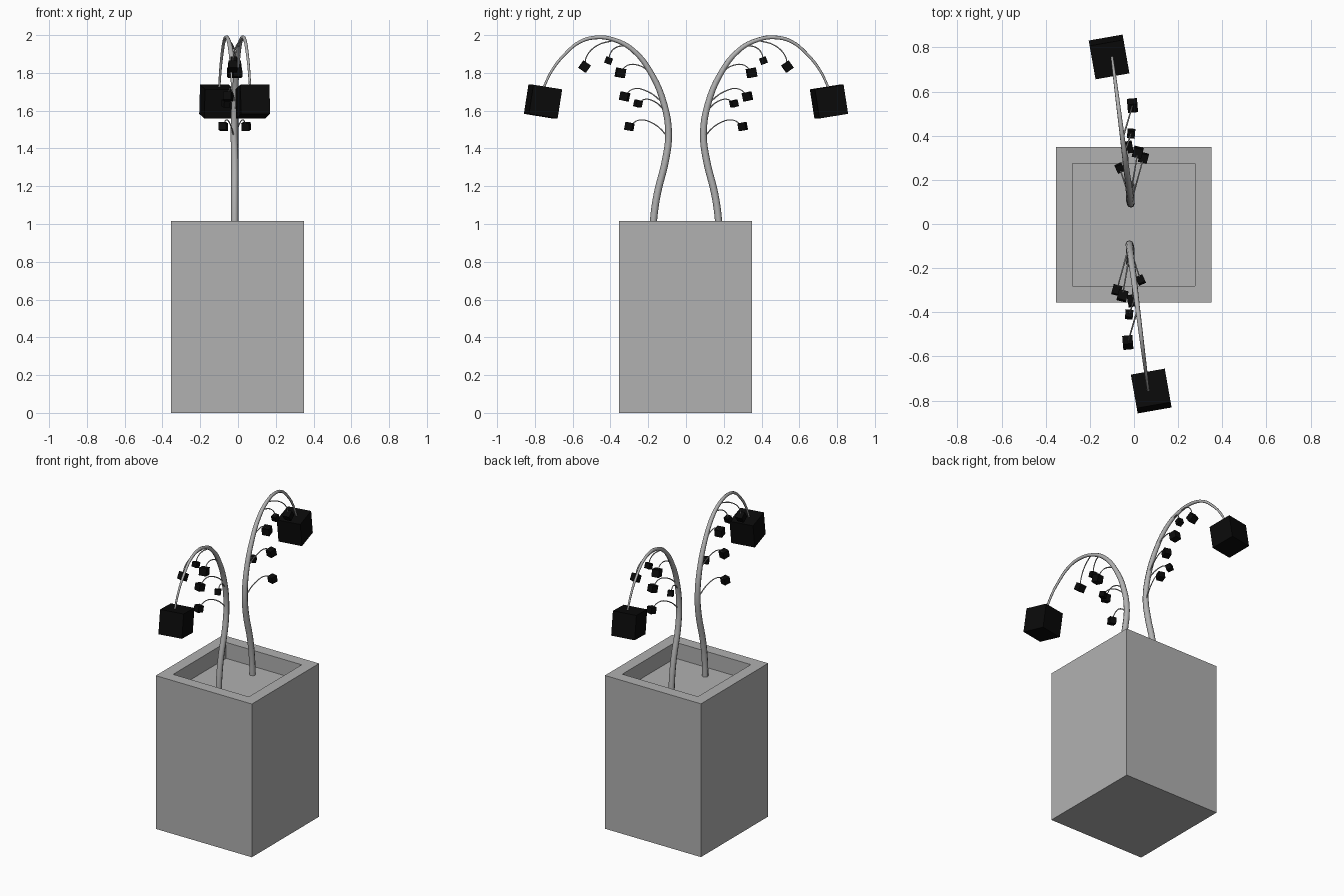
import bpy, bmesh, math
from mathutils import Matrix, Vector, Euler

if "Cube" in bpy.data.objects:
    bpy.data.objects.remove(bpy.data.objects["Cube"])


def material(name, v):
    m = bpy.data.materials.new(name)
    m.diffuse_color = (v, v, v, 1)
    m.use_nodes = True
    m.node_tree.nodes["Principled BSDF"].inputs["Base Color"].default_value = m.diffuse_color
    return m


GREY = material("concrete_grey", 0.44)
BLACK = material("matt_black", 0.003)
AXIS = -0.0175  # x of the vertical axis the two plants turn about


def mesh_object(name, bm, mat):
    me = bpy.data.meshes.new(name)
    bm.to_mesh(me)
    bm.free()
    me.materials.append(mat)
    ob = bpy.data.objects.new(name, me)
    bpy.context.collection.objects.link(ob)
    return ob


def half_turn(turn):
    c = Vector((AXIS, 0, 0))
    return Matrix.Translation(c) @ Matrix.Rotation(math.pi * turn, 4, 'Z') @ Matrix.Translation(-c)


def cube(name, centre, size, tilt, spin, turn):
    bm = bmesh.new()
    rot = Euler((math.radians(tilt), 0, math.radians(spin))).to_matrix().to_4x4()
    bmesh.ops.create_cube(bm, size=size, matrix=half_turn(turn) @ Matrix.Translation(centre) @ rot)
    return mesh_object(name, bm, BLACK)


def tube(name, points, radii, turn, sides_res, steps):
    cu = bpy.data.curves.new(name, 'CURVE')
    cu.dimensions = '3D'
    cu.bevel_depth = 1.0
    cu.bevel_resolution = sides_res
    cu.resolution_u = steps
    cu.use_fill_caps = True
    sp = cu.splines.new('BEZIER')
    sp.bezier_points.add(len(points) - 1)
    for bp, p, r in zip(sp.bezier_points, points, radii):
        bp.co = half_turn(turn) @ Vector(p)
        bp.radius = r
        bp.handle_left_type = bp.handle_right_type = 'AUTO'
    cu.materials.append(GREY)
    ob = bpy.data.objects.new(name, cu)
    bpy.context.collection.objects.link(ob)
    bpy.ops.object.select_all(action='DESELECT')
    ob.select_set(True)
    bpy.context.view_layer.objects.active = ob
    bpy.ops.object.convert(target='MESH')
    bpy.ops.object.shade_smooth_by_angle(angle=math.radians(50))


# Square planter with a recessed top
H = 1.017
bm = bmesh.new()
bmesh.ops.create_cube(bm, size=1, matrix=Matrix.Translation((-0.002, -0.003, H / 2))
                      @ Matrix.Diagonal((0.705, 0.705, H, 1)))
top = max(bm.faces, key=lambda f: f.calc_center_median().z)
bmesh.ops.inset_region(bm, faces=[top], thickness=0.106)
well = bmesh.ops.extrude_face_region(bm, geom=[top])["geom"]
bmesh.ops.translate(bm, vec=(0, 0, -0.106), verts=[g for g in well if isinstance(g, bmesh.types.BMVert)])
if top.is_valid:
    bmesh.ops.delete(bm, geom=[top], context='FACES_ONLY')
bmesh.ops.recalc_face_normals(bm, faces=bm.faces)
mesh_object("planter", bm, GREY)


def stem_x(y, z):
    return AXIS if z < 1.45 else -0.014 - 0.128 * (y - 0.09)


# Main stem: y, z, radius
STEM = [(0.178, 0.90, .019), (0.172, 1.02, .019), (0.152, 1.16, .019), (0.108, 1.34, .019),
        (0.092, 1.48, .018), (0.115, 1.63, .017), (0.18, 1.79, .015), (0.28, 1.92, .013),
        (0.38, 1.975, .011), (0.47, 1.988, .010), (0.56, 1.965, .009), (0.64, 1.90, .008),
        (0.705, 1.82, .007), (0.758, 1.715, .006)]

# Side buds: stalk path in y, z ending at the bud; bud x, size, tilt, spin
BUDS = [
    ([(0.385, 1.972), (0.47, 1.945), (0.525, 1.89), (0.537, 1.833)], -0.007, .046, 35, 5),
    ([(0.32, 1.945), (0.37, 1.935), (0.40, 1.905), (0.41, 1.865)], -0.013, .035, 20, -5),
    ([(0.19, 1.805), (0.25, 1.84), (0.31, 1.84), (0.347, 1.80)], -0.03, .048, 10, 10),
    ([(0.12, 1.64), (0.20, 1.70), (0.28, 1.715), (0.325, 1.675)], 0.017, .044, 12, -15),
    ([(0.11, 1.60), (0.17, 1.65), (0.22, 1.66), (0.254, 1.637)], -0.065, .035, 14, 25),
    ([(0.093, 1.46), (0.17, 1.53), (0.25, 1.55), (0.30, 1.516)], 0.043, .041, 10, -15),
]

# Two plants, the second turned half way round
for turn, side in enumerate(("back", "front")):
    tube(side + "_stem", [(stem_x(y, z), y, z) for y, z, r in STEM], [s[2] for s in STEM], turn, 2, 4)
    cube(side + "_flower", (-0.113, 0.757, 1.648), 0.156, 9, 10, turn)
    for i, (path, x1, size, tilt, spin) in enumerate(BUDS):
        y0, z0 = path[0]
        y1 = path[-1][0]
        x0 = stem_x(y0, z0)
        pts = [(x0 + (x1 - x0) * (y - y0) / (y1 - y0), y, z) for y, z in path]
        tube(f"{side}_stalk_{i + 1}", pts, [.004, .0035, .003, .003], turn, 1, 4)
        cube(f"{side}_bud_{i + 1}", pts[-1], size, tilt, spin, turn)
